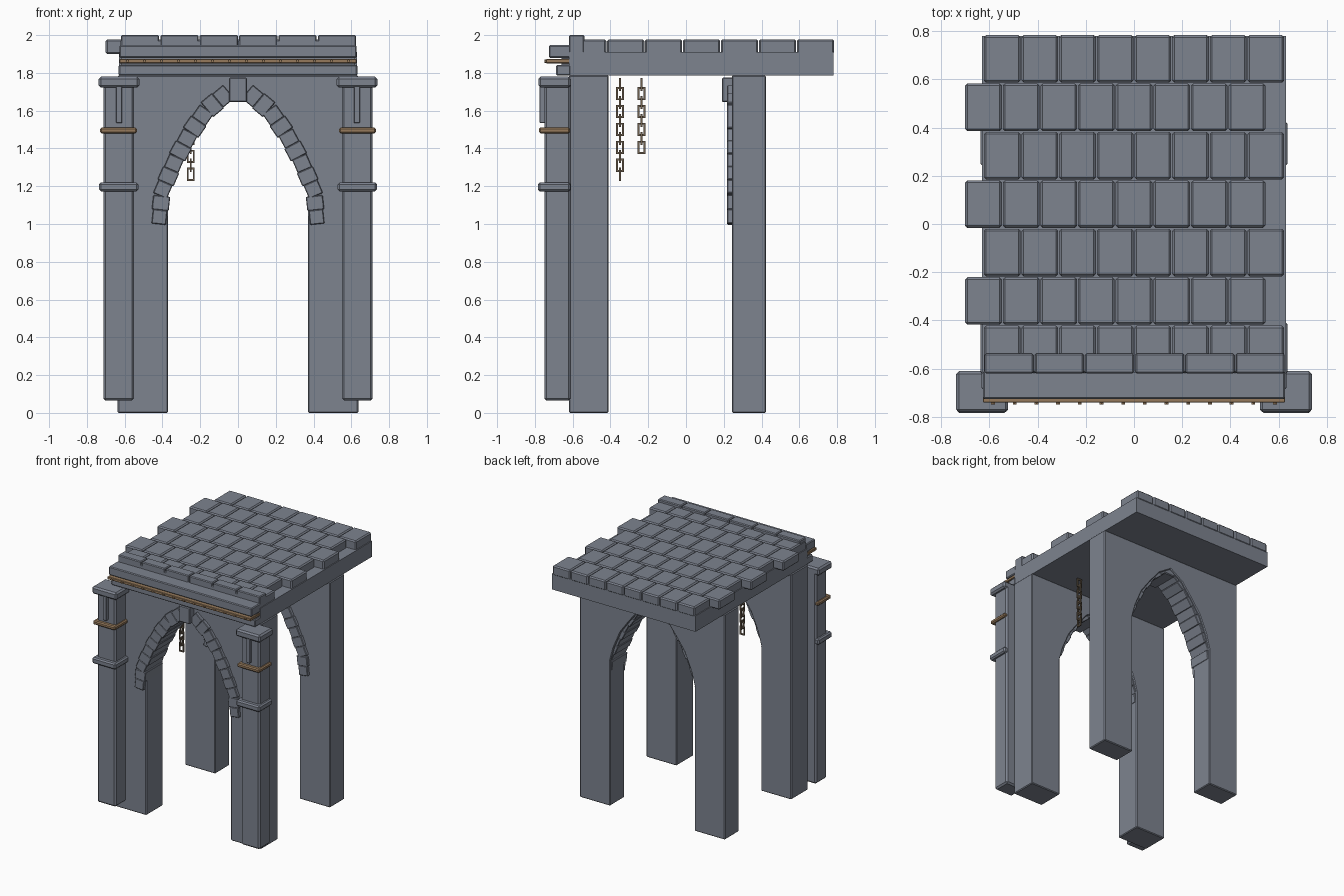
import bpy, bmesh, math
from mathutils import Vector, Matrix

cube = bpy.data.objects.get("Cube")
if cube:
    bpy.data.objects.remove(cube, do_unlink=True)


def material(name, rgb):
    m = bpy.data.materials.new(name)
    m.use_nodes = True
    m.diffuse_color = (*rgb, 1)
    m.node_tree.nodes["Principled BSDF"].inputs["Base Color"].default_value = (*rgb, 1)
    return m


STONE = material("grey_stone", (0.205, 0.227, 0.275))
BRONZE = material("bronze", (0.305, 0.195, 0.107))
IRON = material("rusty_iron", (0.16, 0.12, 0.08))


def finish(name, bm, mat, bevel=0):
    bmesh.ops.recalc_face_normals(bm, faces=bm.faces)
    mesh = bpy.data.meshes.new(name)
    bm.to_mesh(mesh)
    bm.free()
    mesh.materials.append(mat)
    ob = bpy.data.objects.new(name, mesh)
    bpy.context.collection.objects.link(ob)
    if bevel:
        mod = ob.modifiers.new("worn_edges", "BEVEL")
        mod.width = bevel
        mod.segments = 1
        mod.limit_method = "ANGLE"
    return ob


def add_box(bm, x, y, z, turn=None):
    """Box from (low, high) ranges, or turned about its own centre."""
    centre = Vector([(a + b) / 2 for a, b in (x, y, z)])
    size = [b - a for a, b in (x, y, z)]
    mat = Matrix.Translation(centre) @ (turn or Matrix()) @ Matrix.Diagonal((*size, 1))
    bmesh.ops.create_cube(bm, size=1, matrix=mat)


def box(name, x, y, z, mat=STONE, bevel=0.006):
    bm = bmesh.new()
    add_box(bm, x, y, z)
    return finish(name, bm, mat, bevel)


# Arched walls: jambs and pointed opening in one extruded profile
half_arch = [(0.37, 0), (0.37, 1.15), (0.34, 1.26), (0.28, 1.4), (0.2, 1.51), (0.11, 1.62)]


def arched_wall(name, y0, y1):
    right = [(0.637, 1.787), (0.637, 0)] + half_arch
    outline = right + [(0, 1.69)] + [(-x, z) for x, z in reversed(right)]
    bm = bmesh.new()
    face = bm.faces.new([bm.verts.new((x, y0, z)) for x, z in outline])
    ext = bmesh.ops.extrude_face_region(bm, geom=[face])
    verts = [v for v in ext["geom"] if isinstance(v, bmesh.types.BMVert)]
    bmesh.ops.translate(bm, verts=verts, vec=(0, y1 - y0, 0))
    finish(name, bm, STONE, 0.006)


# Arch stones: blocks spaced evenly along the arch line, plus a keystone
arch_line = [Vector(p) for p in
             ((0.42, 1.0), (0.4, 1.18), (0.335, 1.33), (0.26, 1.47), (0.17, 1.6), (0.05, 1.7))]


def point_on_arch(t):
    lengths = [(b - a).length for a, b in zip(arch_line, arch_line[1:])]
    d = t * sum(lengths)
    for a, b, l in zip(arch_line, arch_line[1:], lengths):
        if d <= l:
            return a + (b - a) * d / l, (b - a).normalized()
        d -= l
    return arch_line[-1], (arch_line[-1] - arch_line[-2]).normalized()


def arch_stones(name, y0, y1, count=11):
    bm = bmesh.new()
    for side in (-1, 1):
        for i in range(count):
            p, d = point_on_arch((i + 0.5) / count)
            turn = Matrix.Rotation(side * math.atan2(d.x, d.y), 4, "Y")
            wide = 0.038 + 0.006 * (i % 2) + 0.0008 * i
            add_box(bm, (side * p.x - wide, side * p.x + wide), (y0, y1),
                    (p.y - 0.038, p.y + 0.038), turn)
    finish(name, bm, STONE, 0.004)


for label, y0, y1 in (("front", -0.62, -0.41), ("back", 0.243, 0.423)):
    arched_wall(label + "_wall", y0, y1)
    arch_stones(label + "_arch_stones", y0 - 0.025, y1 - 0.015)
    box(label + "_keystone", (-0.048, 0.048), (y0 - 0.053, y1 - 0.01), (1.645, 1.775))

# Roof slab
box("roof_slab", (-0.63, 0.63), (-0.62, 0.78), (1.785, 1.91), bevel=0)

# Roof tiles in running bond
bm = bmesh.new()
pitch_x, pitch_y = 1.25 / 8, 0.201
for row in range(7):
    y1 = 0.784 - row * pitch_y
    start = -0.703 if row % 2 else -0.625
    for col in range(8):
        x = start + col * pitch_x
        add_box(bm, (x + 0.002, x + pitch_x - 0.002), (y1 - pitch_y + 0.004, y1), (1.9, 1.978))
finish("roof_tiles", bm, STONE, 0.009)

# Parapet blocks along the front edge
bm = bmesh.new()
for i in range(6):
    x = -0.622 + i * 0.2085
    add_box(bm, (x + 0.002, x + 0.2045), (-0.62, -0.538), (1.9, 2.0))
finish("parapet_blocks", bm, STONE, 0.006)

# Cornice mouldings with a studded bronze strip
box("lower_cornice", (-0.632, 0.632), (-0.687, -0.61), (1.785, 1.842))
box("cornice_core", (-0.62, 0.62), (-0.66, -0.61), (1.83, 1.89), bevel=0)
box("bronze_strip", (-0.627, 0.627), (-0.741, -0.61), (1.851, 1.873), BRONZE, 0.003)
box("upper_cornice", (-0.627, 0.627), (-0.726, -0.61), (1.88, 1.947))
bm = bmesh.new()
for i in range(14):
    place = Matrix.Translation((-0.585 + i * 0.09, -0.742, 1.862))
    bmesh.ops.create_cone(bm, cap_ends=True, segments=6, radius1=0.009, radius2=0.009,
                          depth=0.016, matrix=place @ Matrix.Rotation(math.pi / 2, 4, "X"))
finish("bronze_studs", bm, BRONZE)

# Front buttresses with bands, cap and narrow face plate
for side, label in ((-1, "right"), (1, "left")):
    def part(name, inner, outer, y, z, mat=STONE, bevel=0.008):
        box(label + "_" + name, sorted((side * inner, side * outer)), y, z, mat, bevel)

    part("buttress", 0.55, 0.713, (-0.75, -0.61), (0.065, 1.76), bevel=0.012)
    part("buttress_cap", 0.522, 0.738, (-0.781, -0.61), (1.722, 1.78), bevel=0.012)
    part("bronze_band", 0.535, 0.73, (-0.779, -0.615), (1.48, 1.511), BRONZE)
    part("stone_band", 0.528, 0.735, (-0.784, -0.612), (1.172, 1.22), bevel=0.01)
    part("face_plate", 0.613, 0.645, (-0.775, -0.74), (1.535, 1.73), bevel=0.003)


# Hanging chains of rectangular links, each turned a quarter from the last
def chain(name, x, y, count):
    bm = bmesh.new()
    w, h, r = 0.016, 0.03, 0.005
    for i in range(count):
        z = 1.738 - i * 0.0475
        place = Matrix.Translation((x, y, z)) @ Matrix.Rotation(math.pi / 2 * (i % 2), 4, "Z")
        first = len(bm.verts)
        for s in (-1, 1):
            add_box(bm, (s * w - r, s * w + r), (-r, r), (-h - r, h + r))
            add_box(bm, (-w, w), (-r, r), (s * h - r, s * h + r))
        bm.verts.ensure_lookup_table()
        bmesh.ops.transform(bm, matrix=place, verts=bm.verts[first:])
    finish(name, bm, IRON)


chain("long_chain", -0.25, -0.35, 11)
chain("short_chain", 0.33, -0.235, 8)
